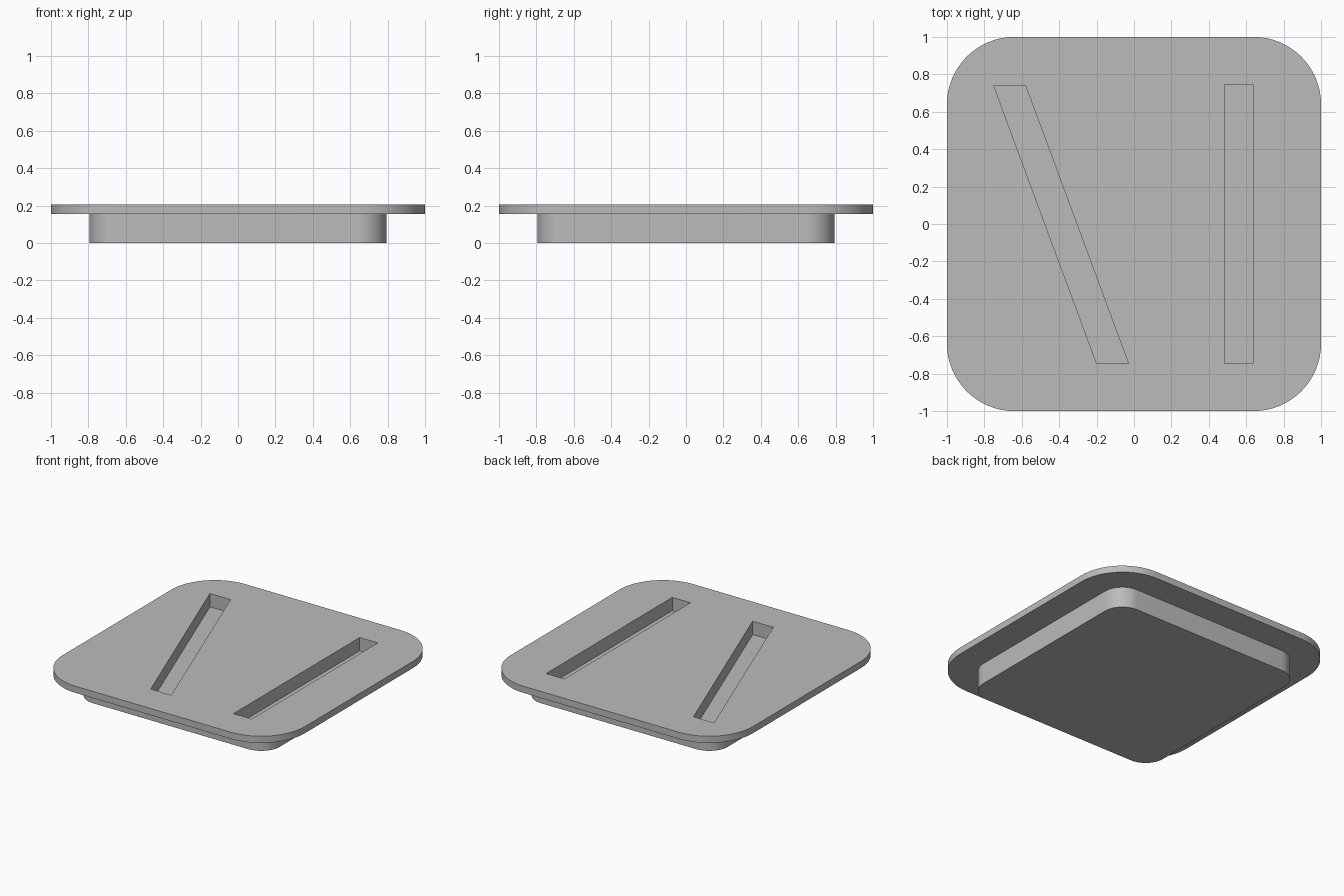
import bpy, bmesh, math

if "Cube" in bpy.data.objects:
    bpy.data.objects.remove(bpy.data.objects["Cube"], do_unlink=True)

grey = bpy.data.materials.new("plain_grey")
grey.use_nodes = True
colour = (0.5, 0.5, 0.5, 1)
grey.diffuse_color = colour
grey.node_tree.nodes["Principled BSDF"].inputs["Base Color"].default_value = colour


def rounded_square(half, radius, steps=16):
    """Outline of a square with rounded corners, counter-clockwise."""
    points = []
    for corner in range(4):
        mid = math.radians(45 + 90 * corner)
        cx = math.copysign(half - radius, math.cos(mid))
        cy = math.copysign(half - radius, math.sin(mid))
        for i in range(steps + 1):
            a = math.radians(90 * (corner + i / steps))
            points.append((cx + radius * math.cos(a), cy + radius * math.sin(a)))
    return points


def prism(name, outline, z0, z1):
    """Extrude a flat outline from z0 to z1."""
    bm = bmesh.new()
    face = bm.faces.new([bm.verts.new((x, y, z0)) for x, y in outline])
    side = bmesh.ops.extrude_face_region(bm, geom=[face])
    top = [v for v in side["geom"] if isinstance(v, bmesh.types.BMVert)]
    bmesh.ops.translate(bm, verts=top, vec=(0, 0, z1 - z0))
    bmesh.ops.recalc_face_normals(bm, faces=bm.faces)
    mesh = bpy.data.meshes.new(name)
    bm.to_mesh(mesh)
    bm.free()
    mesh.materials.append(grey)
    obj = bpy.data.objects.new(name, mesh)
    bpy.context.collection.objects.link(obj)
    return obj


def combine(target, other, operation):
    """Apply a boolean and discard the helper."""
    bpy.context.view_layer.objects.active = target
    mod = target.modifiers.new(operation, "BOOLEAN")
    mod.operation, mod.object, mod.solver = operation, other, "EXACT"
    bpy.ops.object.modifier_apply(modifier=mod.name)
    bpy.data.objects.remove(other, do_unlink=True)


# Overhanging lid plate joined to the smaller plug below
lid = prism("slotted_lid", rounded_square(1.0, 0.36), 0.155, 0.205)
plug = prism("plug", rounded_square(0.795, 0.155), 0, 0.18)
combine(lid, plug, "UNION")

# Blind slots: one slanted, one straight
floor = 0.105
slots = {
    "slanted_slot": [(-0.75, 0.74), (-0.2, -0.745), (-0.03, -0.745), (-0.58, 0.74)],
    "straight_slot": [(0.485, 0.745), (0.485, -0.745), (0.635, -0.745), (0.635, 0.745)],
}
for name, outline in slots.items():
    combine(lid, prism(name, outline, floor, 0.3), "DIFFERENCE")

# Smooth rounded corners, crisp rims
bpy.ops.object.select_all(action="DESELECT")
lid.select_set(True)
bpy.context.view_layer.objects.active = lid
bpy.ops.object.shade_smooth_by_angle(angle=math.radians(30))
